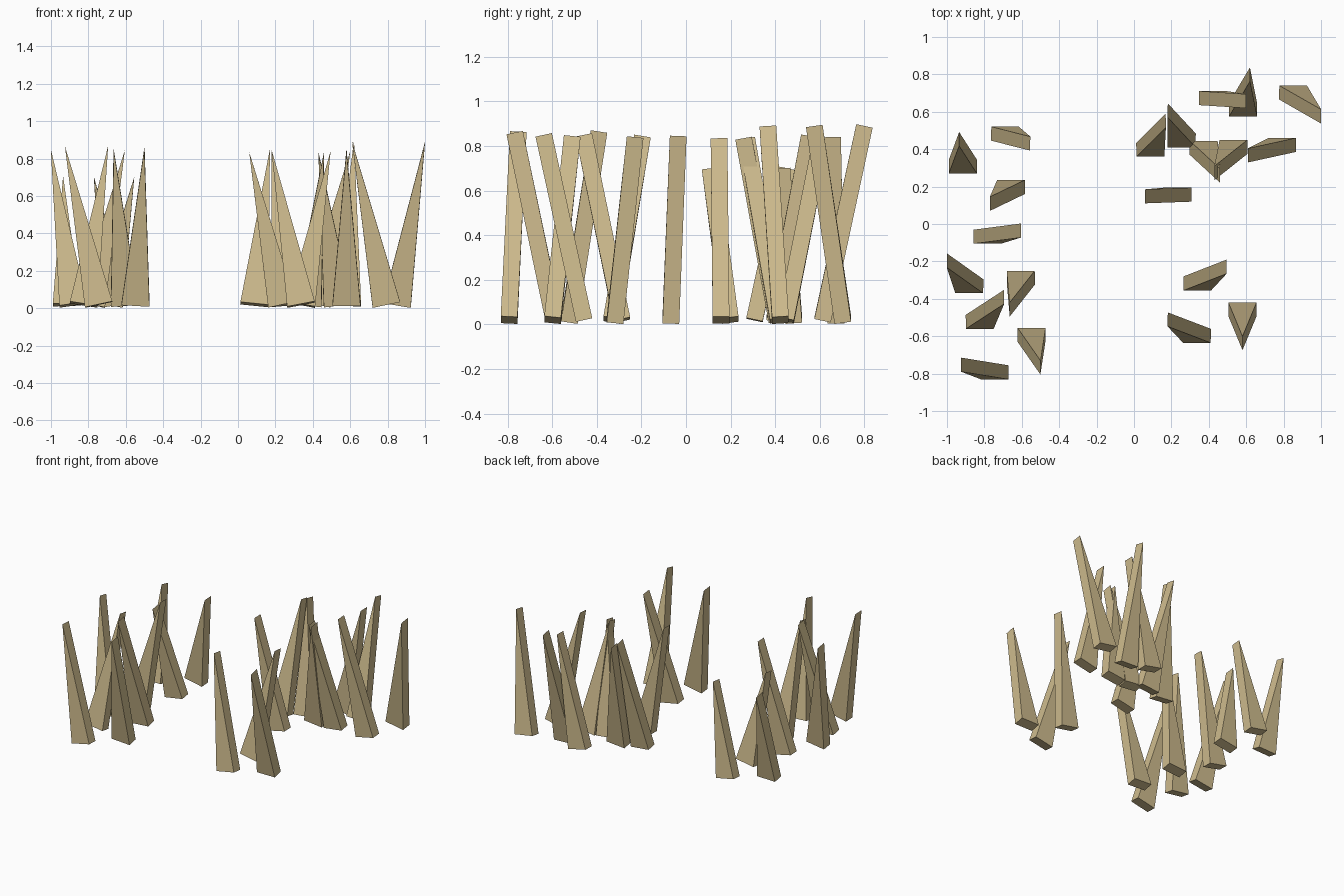
import bpy, math
from mathutils import Euler, Vector

WIDTH, DEPTH, BASE_Z = 0.15, 0.075, 0.02

mat = bpy.data.materials.new("pale_wood")
mat.diffuse_color = (0.62, 0.50, 0.27, 1)

# Each spike: base centre x, y, then tip centre x, y, z
left_spikes = [
    (-0.915, 0.307, -0.935, 0.455, 0.70),
    (-0.69, 0.483, -0.555, 0.43, 0.70),
    (-0.657, 0.198, -0.77, 0.108, 0.70),
    (-0.785, -0.068, -0.605, -0.035, 0.845),
    (-0.88, -0.333, -1.0, -0.195, 0.845),
    (-0.825, -0.523, -0.695, -0.39, 0.865),
    (-0.745, -0.793, -0.925, -0.752, 0.865),
    (-0.605, -0.287, -0.665, -0.458, 0.85),
    (-0.548, -0.592, -0.50, -0.768, 0.86),
]
right_spikes = [
    (0.087, 0.397, 0.17, 0.553, 0.845),
    (0.255, 0.447, 0.18, 0.608, 0.835),
    (0.235, 0.157, 0.06, 0.148, 0.835),
    (0.372, 0.408, 0.46, 0.258, 0.835),
    (0.533, 0.413, 0.43, 0.272, 0.835),
    (0.793, 0.423, 0.61, 0.367, 0.89),
    (0.422, 0.673, 0.60, 0.657, 0.84),
    (0.583, 0.612, 0.62, 0.80, 0.89),
    (0.85, 0.703, 1.0, 0.575, 0.89),
    (0.338, -0.318, 0.495, -0.228, 0.84),
    (0.337, -0.598, 0.18, -0.51, 0.845),
    (0.58, -0.457, 0.58, -0.638, 0.85),
]


def spike(name, bx, by, tx, ty, tz):
    """Wedge with a rectangular foot and a knife-edge tip, leaned to its tip."""
    base = Vector((bx, by, BASE_Z))
    d = Vector((tx, ty, tz)) - base
    w, t, h = WIDTH / 2, DEPTH / 2, d.length
    verts = [(-w, -t, 0), (w, -t, 0), (0, -t, h),
             (-w, t, 0), (w, t, 0), (0, t, h)]
    faces = [(0, 1, 2), (5, 4, 3), (0, 3, 4, 1), (1, 4, 5, 2), (2, 5, 3, 0)]
    mesh = bpy.data.meshes.new(name)
    mesh.from_pydata(verts, [], faces)
    mesh.materials.append(mat)
    obj = bpy.data.objects.new(name, mesh)
    obj.location = base
    obj.rotation_euler = Euler((-math.asin(d.y / h), math.atan2(d.x, d.z), 0))
    bpy.context.collection.objects.link(obj)


for side, group in (("left", left_spikes), ("right", right_spikes)):
    for i, row in enumerate(group, 1):
        spike(f"{side}_spike_{i}", *row)
